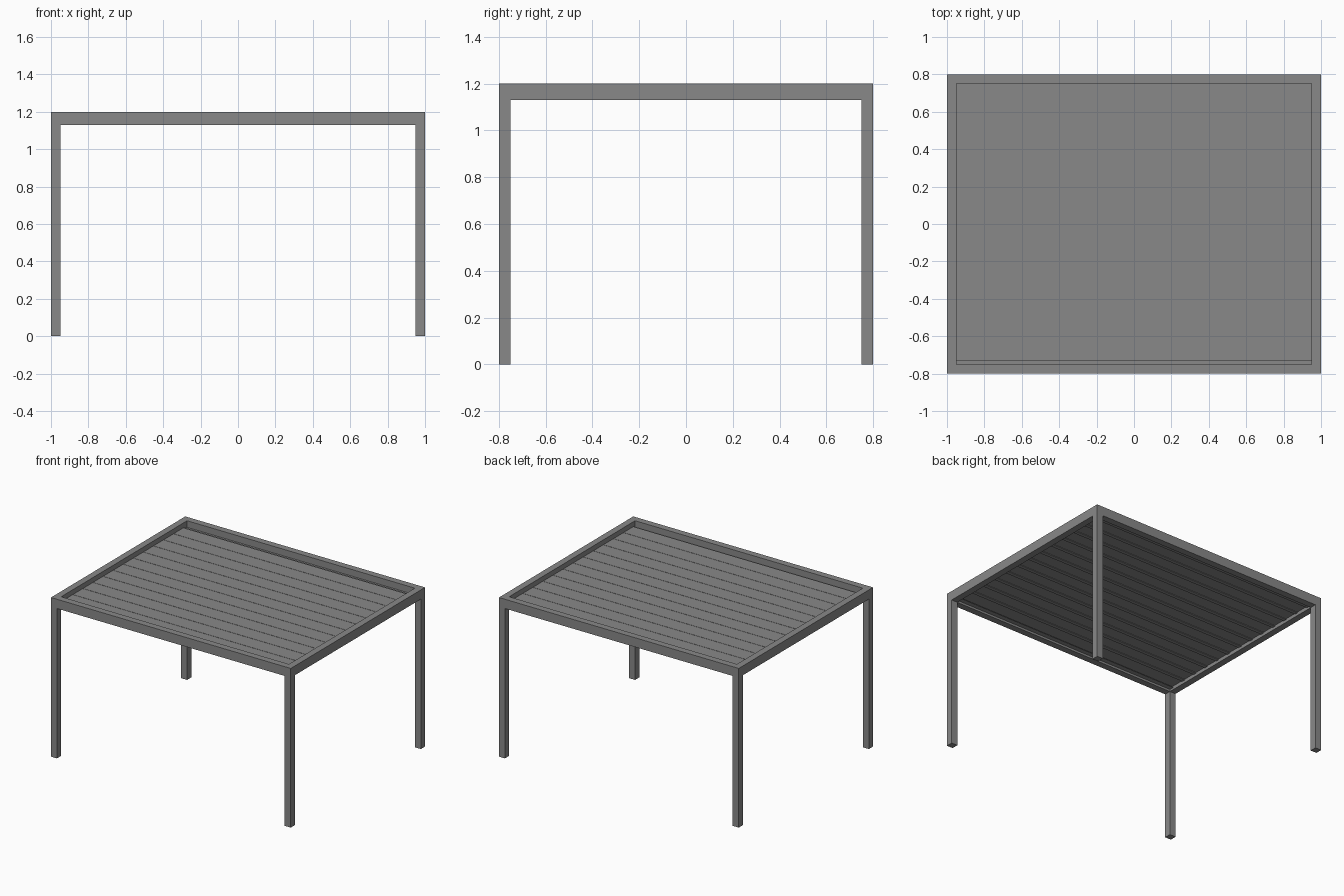
import bpy, bmesh

if "Cube" in bpy.data.objects:
    bpy.data.objects.remove(bpy.data.objects["Cube"])

# One flat grey for the whole structure
grey = bpy.data.materials.new("grey_metal")
grey.diffuse_color = (0.25, 0.25, 0.25, 1)
grey.use_nodes = True
grey.node_tree.nodes["Principled BSDF"].inputs["Base Color"].default_value = grey.diffuse_color

HX, HY, W = 1.0, 0.8, 0.05          # half sizes and beam width
Z0, Z1 = 1.13, 1.20                 # underside and top of the roof frame


def extrude(name, points, offset, place):
    """Extrude a closed profile; place() turns each 2D point into 3D."""
    bm = bmesh.new()
    face = bm.faces.new([bm.verts.new(place(a, b)) for a, b in points])
    out = bmesh.ops.extrude_face_region(bm, geom=[face])["geom"]
    verts = [v for v in out if isinstance(v, bmesh.types.BMVert)]
    bmesh.ops.translate(bm, verts=verts, vec=offset)
    bmesh.ops.recalc_face_normals(bm, faces=bm.faces)
    mesh = bpy.data.meshes.new(name)
    bm.to_mesh(mesh)
    bm.free()
    mesh.materials.append(grey)
    obj = bpy.data.objects.new(name, mesh)
    bpy.context.collection.objects.link(obj)
    return obj


def box(name, x0, x1, y0, y1, z0, z1):
    return extrude(name, [(x0, y0), (x1, y0), (x1, y1), (x0, y1)],
                   (0, 0, z1 - z0), lambda a, b: (a, b, z0))


# Corner posts
for sx, side in ((-1, "left"), (1, "right")):
    for sy, end in ((-1, "front"), (1, "back")):
        xs = sorted((sx * HX, sx * (HX - W)))
        ys = sorted((sy * HY, sy * (HY - W)))
        box(f"{end}_{side}_post", *xs, *ys, 0, Z0)

# Roof frame beams, with a narrow gutter ledge inside the front and back
for s, end in ((-1, "front"), (1, "back")):
    box(f"{end}_beam", -HX, HX, *sorted((s * HY, s * (HY - W))), Z0, Z1)
    box(f"{end}_gutter", -HX + W, HX - W,
        *sorted((s * (HY - W), s * 0.715)), 1.146, 1.150)
for s, side in ((-1, "left"), (1, "right")):
    box(f"{side}_beam", *sorted((s * HX, s * (HX - W))), -HY + W, HY - W, Z0, Z1)

# Interlocking louvre slats: flat blade with a lower lip tucked under the next
PITCH, LIP, TOP = 0.12, 0.02, 1.163
for i in range(12):
    y = -0.73 + i * PITCH
    profile = [(y, TOP - 0.006), (y + 0.112, TOP - 0.006), (y + 0.112, TOP - 0.012),
               (y + PITCH + LIP, TOP - 0.012), (y + PITCH + LIP, TOP - 0.008),
               (y + 0.117, TOP - 0.008), (y + 0.117, TOP), (y, TOP)]
    extrude(f"louvre_slat_{i + 1}", profile, (2 * (HX - W), 0, 0),
            lambda a, b: (-HX + W, a, b))
